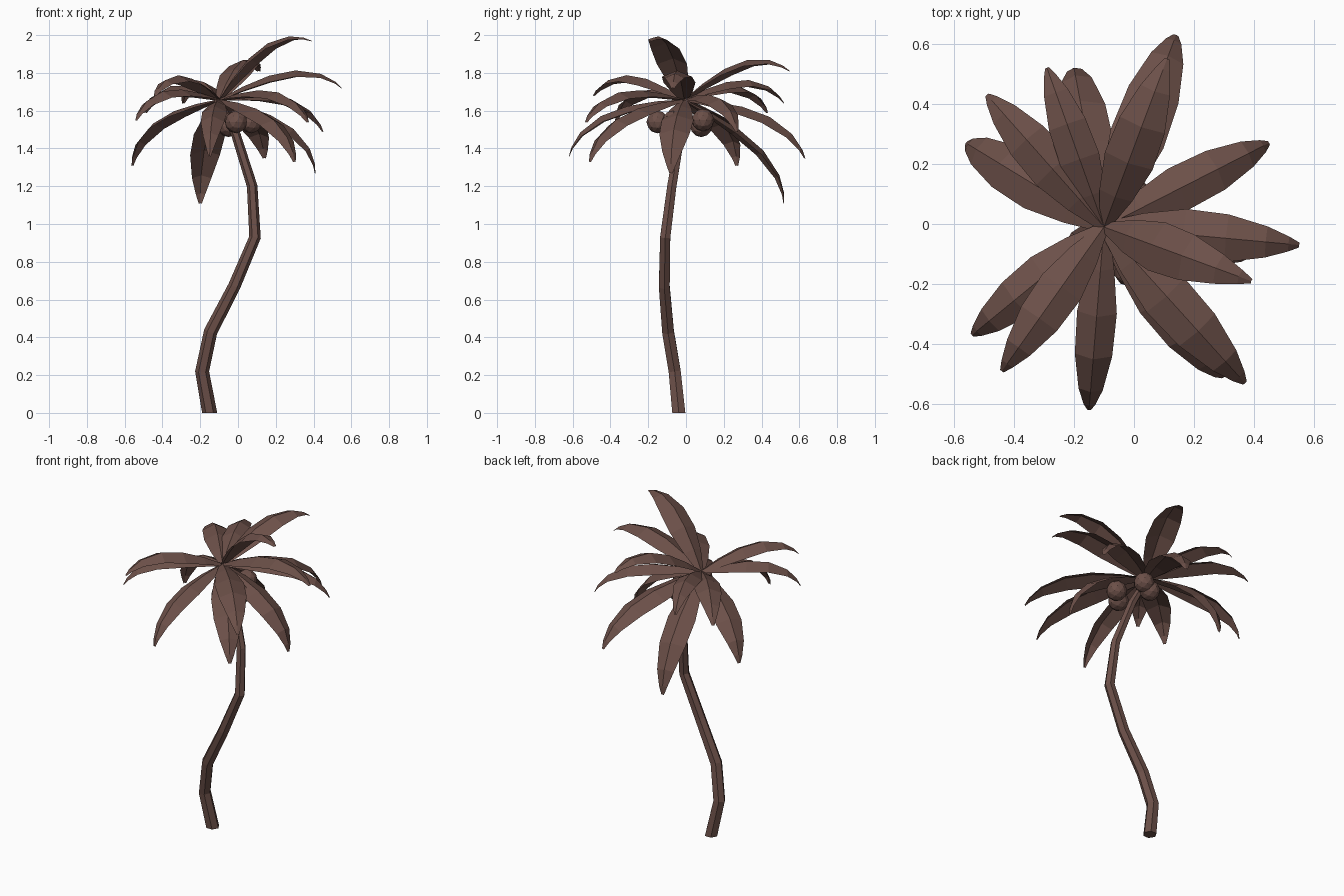
import bpy, bmesh
from math import cos, sin, pi
from mathutils import Vector

if "Cube" in bpy.data.objects:
    bpy.data.objects.remove(bpy.data.objects["Cube"])

brown = bpy.data.materials.new("brown")
brown.diffuse_color = (0.15, 0.08, 0.066, 1)
brown.use_nodes = True
brown.node_tree.nodes["Principled BSDF"].inputs["Base Color"].default_value = brown.diffuse_color


def finish(name, bm):
    me = bpy.data.meshes.new(name)
    bm.to_mesh(me)
    bm.free()
    me.materials.append(brown)
    ob = bpy.data.objects.new(name, me)
    bpy.context.collection.objects.link(ob)


# trunk: six-sided tube swept along a bent path (x, y, z, radius)
path = [(-.15, -.038, 0, .04), (-.19, -.06, .22, .037), (-.145, -.095, .43, .036),
        (-.02, -.115, .67, .033), (.09, -.11, .93, .031), (.075, -.075, 1.2, .028),
        (-.01, -.03, 1.47, .025), (-.1, -.01, 1.65, .018)]
bm = bmesh.new()
rings = []
for i, (x, y, z, r) in enumerate(path):
    a, b = path[max(i - 1, 0)], path[min(i + 1, len(path) - 1)]
    d = Vector(b[:3]) - Vector(a[:3]) if i else Vector((0, 0, 1))  # flat foot
    q = Vector((0, 0, 1)).rotation_difference(d.normalized())
    rings.append([bm.verts.new(Vector((x, y, z)) + q @ Vector(
        (r * cos(k * pi / 3), r * sin(k * pi / 3), 0))) for k in range(6)])
for r0, r1 in zip(rings, rings[1:]):
    for k in range(6):
        bm.faces.new((r0[k], r0[(k + 1) % 6], r1[(k + 1) % 6], r1[k]))
bm.faces.new(rings[0][::-1])
bm.faces.new(rings[-1])
finish("trunk", bm)

# fronds: folded, arched blades from the crown to each tip (x, y, z, width scale)
crown = Vector((-.1, -.01, 1.66))
tips = [(.14, .63, 1.35, 1.1), (.11, .55, 1.81, 1), (.45, .27, 1.49, .9), (.55, -.07, 1.72, 1),
        (.39, -.19, 1.97, 1), (.37, -.53, 1.54, 1), (.30, -.51, 1.33, 1), (.41, -.08, 1.27, 1),
        (-.15, -.62, 1.36, .78), (-.44, -.49, 1.68, .9), (-.54, -.37, 1.55, .9),
        (-.56, .27, 1.31, 1), (-.49, .43, 1.59, .9), (-.29, .52, 1.64, .8), (-.20, .52, 1.11, 1)]
# along, half width, arch height
profile = [(0, .018, 0), (.2, .058, .055), (.42, .085, .1), (.64, .08, .115),
           (.84, .052, .085), (.95, .025, .037), (1, .008, 0)]


def frond(name, tip, scale):
    chord = tip - crown
    side = chord.cross(Vector((0, 0, 1))).normalized()
    up = side.cross(chord).normalized()
    bm = bmesh.new()
    rows = []
    for t, w, h in profile:
        mid = crown + chord * t + up * h
        out, drop = side * w * scale, up * (w * .42)
        rows.append([bm.verts.new(p) for p in (mid - out - drop, mid, mid + out - drop)])
    for a, b in zip(rows, rows[1:]):
        for k in (0, 1):
            bm.faces.new((a[k], a[k + 1], b[k + 1], b[k]))
    finish(name, bm)


for i, (x, y, z, s) in enumerate(tips):
    frond(f"frond_{i + 1}", Vector((x, y, z)), s)

# coconuts: faceted balls under the crown
for i, c in enumerate([(-.01, -.15, 1.54), (.07, -.07, 1.54), (-.05, .08, 1.52), (.0, .09, 1.55)]):
    bm = bmesh.new()
    bmesh.ops.create_icosphere(bm, subdivisions=2, radius=.06)
    bmesh.ops.translate(bm, verts=bm.verts, vec=c)
    finish(f"coconut_{i + 1}", bm)
